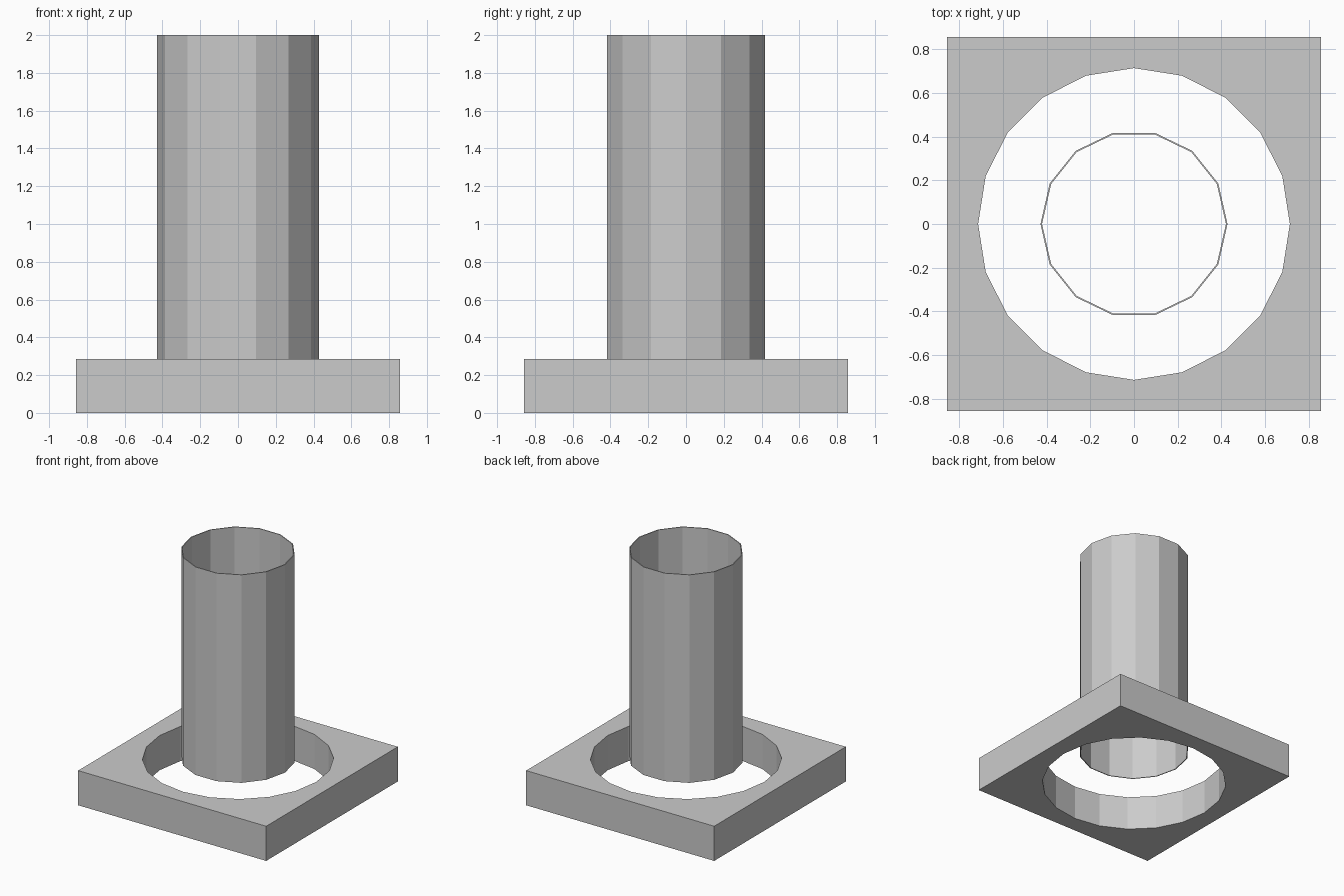
import bpy, bmesh
from math import cos, sin, tau, pi

if "Cube" in bpy.data.objects:
    bpy.data.objects.remove(bpy.data.objects["Cube"])

U = 1 / 7  # design unit: plate 12 x 12 x 2, tube 12 tall


def ring(bm, radius, sides, z):
    return [bm.verts.new((radius * cos(tau * i / sides), radius * sin(tau * i / sides), z))
            for i in range(sides)]


def finish(bm, name):
    bmesh.ops.recalc_face_normals(bm, faces=bm.faces[:])
    mesh = bpy.data.meshes.new(name)
    bm.to_mesh(mesh)
    bm.free()
    obj = bpy.data.objects.new(name, mesh)
    bpy.context.collection.objects.link(obj)
    return obj


def bridge(bm, a, b):
    n = len(a)
    for i in range(n):
        j = (i + 1) % n
        bm.faces.new((a[i], a[j], b[j], b[i]))


# Square base plate with a 20-sided hole
bm = bmesh.new()
half, sides = 6 * U, 20
holes, squares = [], []
for z in (0, 2 * U):
    hole = ring(bm, 5 * U, sides, z)
    square = [bm.verts.new((sx * half, sy * half, z))
              for sx, sy in ((1, 1), (-1, 1), (-1, -1), (1, -1))]
    # Fan from each corner across its quarter of the hole, then fill the sides
    for k in range(4):
        q = sides // 4
        for i in range(k * q, k * q + q):
            bm.faces.new((square[k], hole[(i + 1) % sides], hole[i]))
        bm.faces.new((square[k], square[(k + 1) % 4], hole[(k + 1) * q % sides]))
    holes.append(hole)
    squares.append(square)
bridge(bm, *holes)
bridge(bm, *squares)
finish(bm, "base_plate")

# Thin-walled, open 14-sided tube standing level with the plate top
bm = bmesh.new()
loops = [ring(bm, r * U, 14, z * U) for r, z in ((3, 2), (3, 14), (2.95, 14), (2.95, 2))]
for i in range(4):
    bridge(bm, loops[i], loops[(i + 1) % 4])
finish(bm, "tube")
